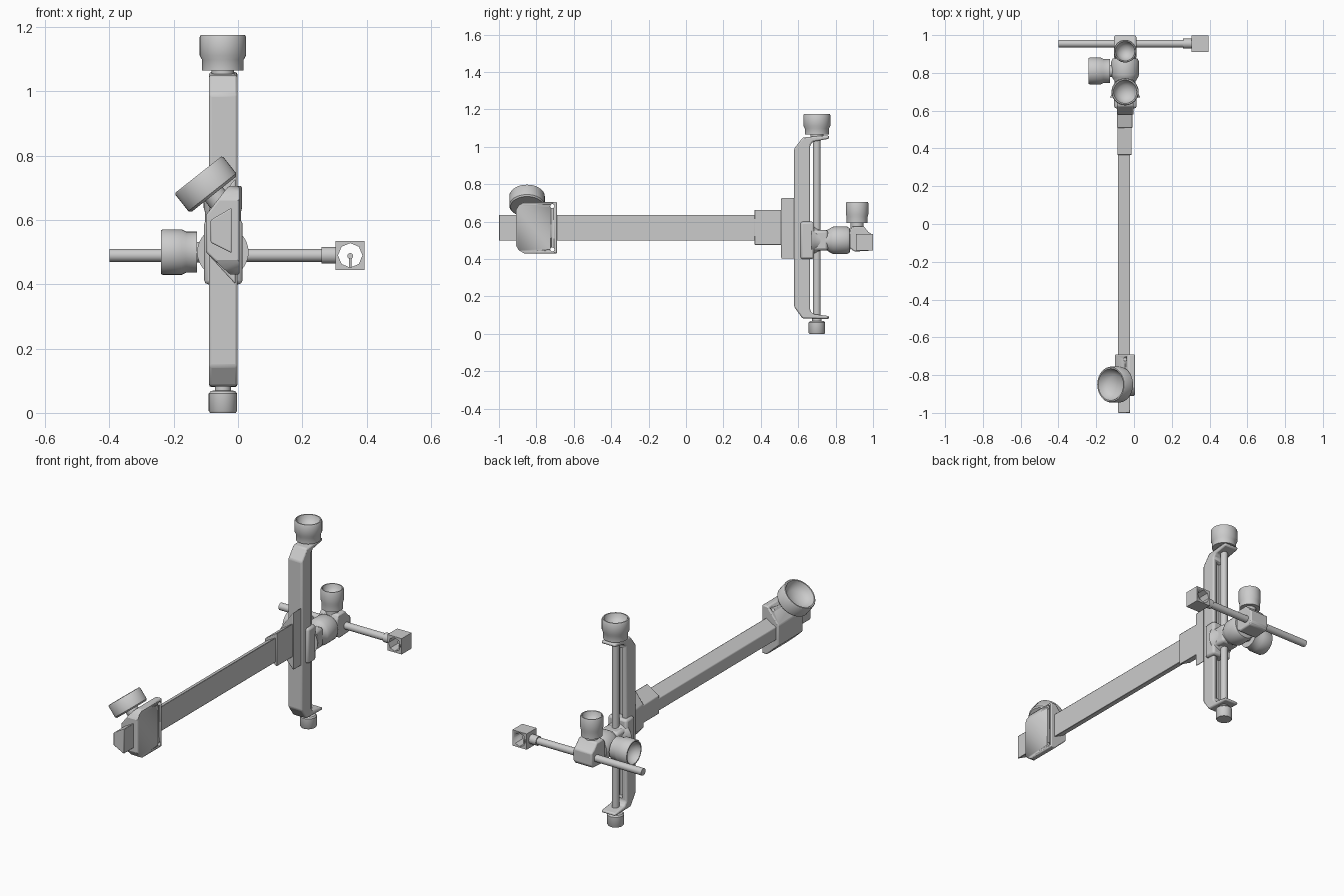
import bpy, bmesh, math
from mathutils import Vector

if "Cube" in bpy.data.objects:
    bpy.data.objects.remove(bpy.data.objects["Cube"])

metal = bpy.data.materials.new("light_grey_metal")
metal.use_nodes = True
GREY = (0.6, 0.6, 0.6, 1)
metal.diffuse_color = GREY
metal.node_tree.nodes["Principled BSDF"].inputs["Base Color"].default_value = GREY


def finish(name, bm, bevel=0.0, smooth=True):
    bmesh.ops.recalc_face_normals(bm, faces=bm.faces)
    mesh = bpy.data.meshes.new(name)
    bm.to_mesh(mesh)
    bm.free()
    mesh.materials.append(metal)
    ob = bpy.data.objects.new(name, mesh)
    bpy.context.collection.objects.link(ob)
    if bevel:
        mod = ob.modifiers.new("soft_edges", 'BEVEL')
        mod.width, mod.segments, mod.limit_method = bevel, 2, 'ANGLE'
    if smooth:
        bpy.ops.object.select_all(action='DESELECT')
        ob.select_set(True)
        bpy.context.view_layer.objects.active = ob
        bpy.ops.object.shade_smooth_by_angle(angle=math.radians(35))
    return ob


def prism(name, axis, pts, a, b, bevel=0.0):
    """Extrude a 2D outline along x, y or z from a to b."""
    place = {'x': lambda p, t: (t, p[0], p[1]),
             'y': lambda p, t: (p[0], t, p[1]),
             'z': lambda p, t: (p[0], p[1], t)}[axis]
    bm = bmesh.new()
    lo = [bm.verts.new(place(p, a)) for p in pts]
    hi = [bm.verts.new(place(p, b)) for p in pts]
    bm.faces.new(lo)
    bm.faces.new(hi)
    for i in range(len(pts)):
        j = (i + 1) % len(pts)
        bm.faces.new((lo[i], lo[j], hi[j], hi[i]))
    return finish(name, bm, bevel)


def box(name, x, y, z, bevel=0.0):
    return prism(name, 'x', [(y[0], z[0]), (y[1], z[0]), (y[1], z[1]), (y[0], z[1])], *x, bevel)


def lathe(name, origin, axis, profile, sides=32):
    """Spin (radius, distance) pairs round an axis; the ends are closed."""
    turn = Vector((0, 0, 1)).rotation_difference(Vector(axis))
    bm = bmesh.new()
    rings = []
    for r, h in profile:
        rings.append([bm.verts.new(Vector(origin) + turn @ Vector(
            (r * math.cos(2 * math.pi * i / sides), r * math.sin(2 * math.pi * i / sides), h)))
            for i in range(sides)])
    for p, q in zip(rings, rings[1:]):
        for i in range(sides):
            j = (i + 1) % sides
            bm.faces.new((p[i], p[j], q[j], q[i]))
    bm.faces.new(rings[0])
    bm.faces.new(rings[-1])
    return finish(name, bm)


def rod(name, start, end, r, sides=24):
    d = Vector(end) - Vector(start)
    return lathe(name, start, d.normalized(), [(r, 0), (r, d.length)], sides)


def cup_knob(name, origin, axis, r, h, waist=0.9):
    """Thumb knob with a stepped base and a dished top."""
    return lathe(name, origin, axis, [
        (r * waist, 0), (r * waist, h * 0.3), (r, h * 0.42), (r, h * 0.94), (r * 0.95, h),
        (r * 0.86, h), (r * 0.78, h * 0.8), (r * 0.5, h * 0.62), (r * 0.15, h * 0.55)])


def cut(ob, cutter):
    cutter.hide_render = True
    cutter.hide_viewport = True
    cutter.display_type = 'WIRE'
    mod = ob.modifiers.new("cut", 'BOOLEAN')
    mod.object, mod.operation, mod.solver = cutter, 'DIFFERENCE', 'EXACT'


def dovetail(left, right, zl, zr):
    return [(left, zl[0]), (right, zr[0]), (right, zr[1]), (left, zl[1])]


CX = -0.047   # centre line of the uprights

# Extension bar with its tapered section
prism("extension_bar", 'y', dovetail(-0.085, -0.02, (0.53, 0.6), (0.497, 0.638)), -1, 0.52, 0.004)

# Front mounting block: tapered section with clipped front corners
block = prism("mount_block", 'y', [(0.005, 0.43), (-0.025, 0.43), (-0.1, 0.5), (-0.1, 0.615),
                                   (-0.03, 0.705), (0.005, 0.705)], -0.91, -0.69, 0.006)
for s, z in ((-1, 0.43), (1, 0.705)):
    cut(block, prism("corner_cutter", 'x', [(-0.95, z - s * 0.05), (-0.91, z - s * 0.045),
        (-0.895, z - s * 0.018), (-0.865, z), (-0.865, z + s * 0.05), (-0.95, z + s * 0.05)], -0.2, 0.1))
    hz = z - s * 0.022
    cut(block, rod("screw_hole_cutter", (-0.15, -0.715, hz), (0.05, -0.715, hz), 0.011))

# Tilted mounting knob
AX = Vector((-0.62, 0, 0.785)).normalized()
base = Vector((-0.075, -0.85, 0.68))
rod("mount_knob_stem", base - AX * 0.07, base + AX * 0.02, 0.035)
lathe("mount_knob", base, AX, [(0.088, 0), (0.095, 0.008), (0.095, 0.072), (0.091, 0.078),
                              (0.084, 0.078), (0.075, 0.055), (0.05, 0.035), (0.01, 0.028)], 40)

# Clamp joining the extension bar to the upright
prism("clamp_block", 'y', dovetail(-0.088, -0.012, (0.515, 0.615), (0.475, 0.665)), 0.365, 0.53, 0.004)
prism("clamp_plate", 'y', dovetail(-0.09, -0.008, (0.49, 0.62), (0.4, 0.73)), 0.508, 0.585, 0.005)

# Upright frame: a long bar with a flange at each end and a grooved back
frame = prism("upright_frame", 'x', [
    (0.578, 0.145), (0.622, 0.083), (0.765, 0.08), (0.765, 0.095), (0.68, 0.106), (0.664, 0.125),
    (0.664, 1.01), (0.68, 1.028), (0.765, 1.043), (0.765, 1.06), (0.74, 1.06), (0.625, 1.05),
    (0.578, 0.99)], -0.09, -0.002, 0.009)
cut(frame, box("groove_cutter", (-0.066, -0.028), (0.635, 0.672), (0.14, 0.995)))

# Elevation screw with its knobs
rod("elevation_screw", (CX, 0.7, 0.06), (CX, 0.7, 1.08), 0.02)
cup_knob("elevation_knob", (CX, 0.7, 1.065), (0, 0, 1), 0.072, 0.111)
rod("elevation_knob_collar", (CX, 0.7, 1.052), (CX, 0.7, 1.07), 0.035)
lathe("screw_end_cap", (CX, 0.7, 0), (0, 0, 1), [(0.04, 0), (0.044, 0.006), (0.044, 0.06),
                                               (0.038, 0.068), (0.025, 0.07), (0.025, 0.085)])

# Sliding carriage and its turned arm
box("carriage", (-0.105, 0.014), (0.612, 0.685), (0.4, 0.6), 0.012)
lathe("carriage_arm", (CX, 0.67, 0.5), (0, 1, 0), [
    (0.08, 0), (0.07, 0.02), (0.055, 0.05), (0.055, 0.085), (0.068, 0.105), (0.074, 0.12),
    (0.074, 0.19), (0.066, 0.205), (0.04, 0.21), (0.04, 0.24)])
box("carriage_body", (-0.1, 0.008), (0.64, 0.76), (0.445, 0.555), 0.015)

# Windage lock knob on the right side
rod("side_knob_stem", (-0.07, 0.81, 0.5), (-0.135, 0.81, 0.5), 0.032)
cup_knob("side_knob", (-0.128, 0.81, 0.5), (-1, 0, 0), 0.071, 0.112)

# Rod clamp with its top knob
prism("rod_clamp", 'x', [(0.875, 0.46), (0.9, 0.44), (0.985, 0.445), (0.998, 0.46), (0.998, 0.53),
                         (0.975, 0.545), (0.95, 0.575), (0.89, 0.575), (0.875, 0.55)],
      -0.105, 0.012, 0.007)
rod("top_knob_stem", (CX, 0.915, 0.56), (CX, 0.915, 0.605), 0.035)
cup_knob("top_knob", (CX, 0.915, 0.592), (0, 0, 1), 0.06, 0.113, 0.94)

# Cross rod and collar
rod("cross_rod", (-0.4, 0.955, 0.49), (0.28, 0.955, 0.49), 0.02)
rod("cross_rod_collar", (0.26, 0.955, 0.49), (0.309, 0.955, 0.49), 0.026)

# Aperture with an octagonal window and a bead pin
aperture = box("aperture_housing", (0.304, 0.394), (0.91, 0.999), (0.445, 0.535))
cut(aperture, rod("aperture_cutter", (0.349, 0.85, 0.49), (0.349, 1.05, 0.49), 0.038, 8))
rod("aperture_pin", (0.349, 0.955, 0.45), (0.349, 0.955, 0.485), 0.004, 12)
rod("aperture_bead", (0.349, 0.947, 0.488), (0.349, 0.963, 0.488), 0.009, 16)
